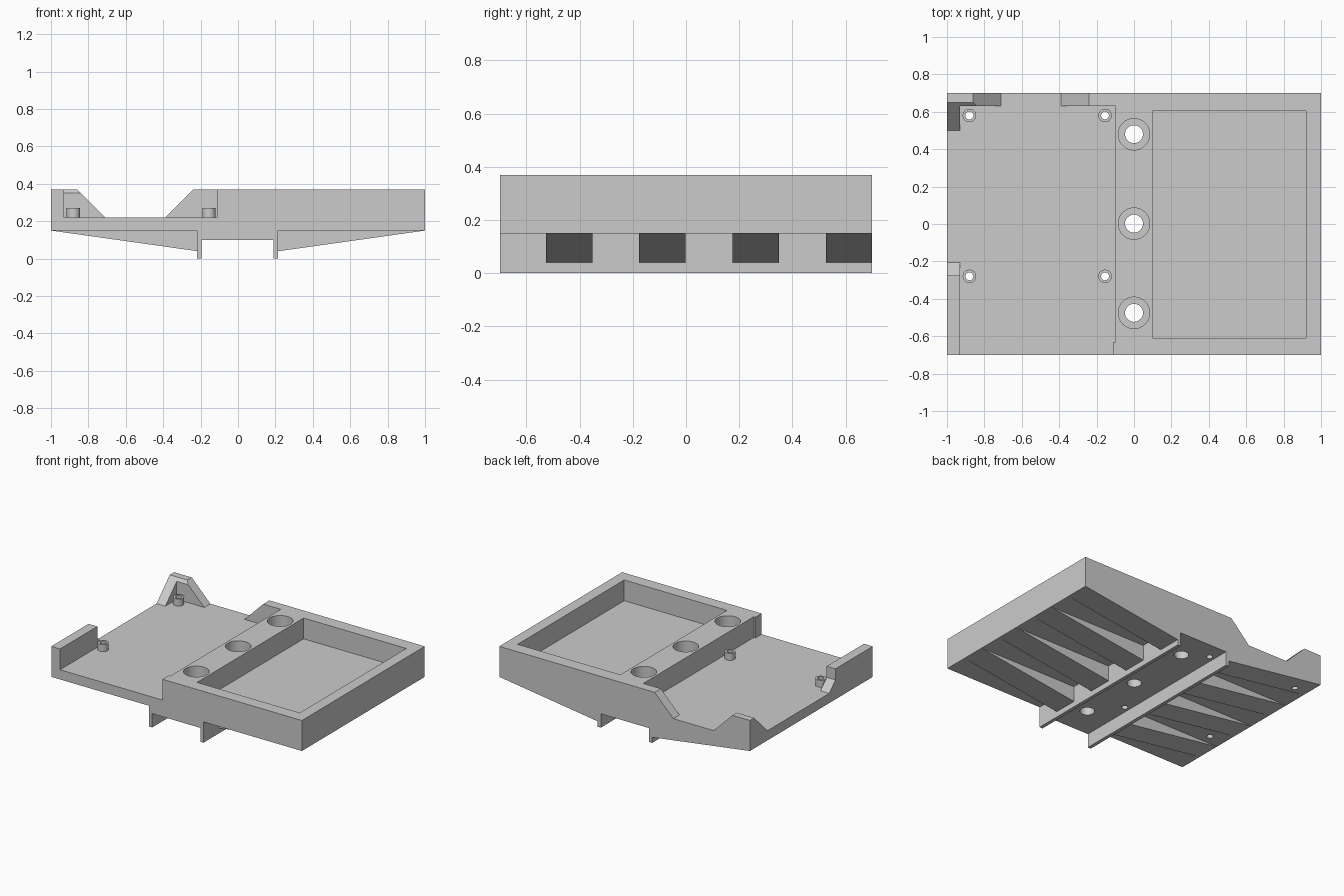
import bpy, bmesh, math
from mathutils import Matrix

cube = bpy.data.objects.get("Cube")
if cube:
    bpy.data.objects.remove(cube, do_unlink=True)

grey = bpy.data.materials.new("plain_grey")
grey.use_nodes = True
tone = (0.6, 0.6, 0.6, 1)
grey.diffuse_color = tone
grey.node_tree.nodes["Principled BSDF"].inputs["Base Color"].default_value = tone

HALF_Y, DECK, UNDER, TOP = 0.7, 0.22, 0.15, 0.37
WALL_Y, WALL_X = 0.63, -0.93      # inner faces of the rim walls


def add_object(name, bm):
    bmesh.ops.recalc_face_normals(bm, faces=bm.faces)
    mesh = bpy.data.meshes.new(name)
    bm.to_mesh(mesh)
    bm.free()
    mesh.materials.append(grey)
    obj = bpy.data.objects.new(name, mesh)
    bpy.context.collection.objects.link(obj)
    return obj


def prism(name, points, start, end, axis="y"):
    """Extrude an (x, z) profile along y, or a (y, z) profile along x."""
    bm = bmesh.new()
    place = (lambda a, b: (a, start, b)) if axis == "y" else (lambda a, b: (start, a, b))
    face = bm.faces.new([bm.verts.new(place(a, b)) for a, b in points])
    new = bmesh.ops.extrude_face_region(bm, geom=[face])["geom"]
    step = (0, end - start, 0) if axis == "y" else (end - start, 0, 0)
    bmesh.ops.translate(bm, vec=step, verts=[v for v in new if isinstance(v, bmesh.types.BMVert)])
    return add_object(name, bm)


def box(name, x0, x1, y0, y1, z0, z1):
    return prism(name, [(x0, z0), (x1, z0), (x1, z1), (x0, z1)], y0, y1)


def cylinder(name, x, y, radius, z0, z1, sides=48):
    bm = bmesh.new()
    bmesh.ops.create_cone(bm, cap_ends=True, segments=sides, radius1=radius, radius2=radius,
                          depth=z1 - z0, matrix=Matrix.Translation((x, y, (z0 + z1) / 2)))
    return add_object(name, bm)


def combine(target, tool, operation):
    """Apply a boolean, then remove the helper."""
    mod = target.modifiers.new("combine", "BOOLEAN")
    mod.operation, mod.solver, mod.object = operation, "EXACT", tool
    bpy.context.view_layer.objects.active = target
    bpy.ops.object.modifier_apply(modifier=mod.name)
    bpy.data.objects.remove(tool, do_unlink=True)


# Body: deck, raised block and the two rails below
body = prism("tray_body", [
    (-1, UNDER), (-0.22, UNDER), (-0.22, 0), (-0.195, 0), (-0.195, 0.1), (0.19, 0.1),
    (0.19, 0), (0.215, 0), (0.215, UNDER), (1, UNDER), (1, TOP),
    (-0.1, TOP), (-0.1, DECK), (-1, DECK)], -HALF_Y, HALF_Y)

# Tapered ribs on both sides of the rails
for side in (-1, 1):
    for i in range(4):
        y = -0.527 + i * 0.351
        profile = [(side * 1, UNDER), (side * 0.205, 0.038), (side * 0.205, 0.18), (side * 0.9, 0.18)]
        combine(body, prism("rib", profile, y, min(y + 0.175, HALF_Y)), "UNION")

# Corner post: back wall and side wall, each sloping down at the free end
post = prism("corner_post", [(-1, 0.2), (-0.69, 0.2), (-0.86, TOP), (-1, TOP)], WALL_Y, HALF_Y)
combine(post, box("side_wall", -1, WALL_X, 0.4, HALF_Y, 0.2, TOP), "UNION")
combine(post, prism("slope_cutter", [(0.65, TOP), (0.3, 0.02), (0.3, 0.6), (0.65, 0.6)],
                    -1.1, -0.5, "x"), "DIFFERENCE")
combine(body, post, "UNION")

# Back wall next to the block, front lip and front side wall
combine(body, prism("back_wall", [(-0.41, 0.2), (-0.05, 0.2), (-0.05, TOP), (-0.24, TOP)],
                    WALL_Y, HALF_Y), "UNION")
combine(body, box("front_lip", -0.113, -0.05, -HALF_Y, -WALL_Y, 0.2, TOP), "UNION")
combine(body, prism("front_side_wall", [
    (-HALF_Y, 0.2), (-0.185, 0.2), (-0.275, 0.29), (-0.275, TOP), (-HALF_Y, TOP)],
    -1, WALL_X, "x"), "UNION")

# Square pocket
combine(body, box("pocket", 0.1, 0.92, -0.61, 0.605, DECK, 0.5), "DIFFERENCE")

# Counterbored holes along the middle
for y in (-0.475, 0.002, 0.48):
    combine(body, cylinder("counterbore", 0, y, 0.084, DECK, 0.5), "DIFFERENCE")
    combine(body, cylinder("bolt_hole", 0, y, 0.048, 0.05, 0.5), "DIFFERENCE")

# Hollow standoffs on the deck
for x in (-0.88, -0.155):
    for y in (-0.28, 0.58):
        combine(body, cylinder("standoff", x, y, 0.036, 0.2, 0.27, 32), "UNION")
        combine(body, cylinder("screw_hole", x, y, 0.021, 0.05, 0.5, 32), "DIFFERENCE")

# Merge coplanar faces and smooth the round walls
bm = bmesh.new()
bm.from_mesh(body.data)
bmesh.ops.remove_doubles(bm, verts=bm.verts, dist=0.0002)
bmesh.ops.dissolve_limit(bm, angle_limit=math.radians(0.5), verts=bm.verts, edges=bm.edges)
bm.to_mesh(body.data)
bm.free()
bpy.ops.object.select_all(action="DESELECT")
body.select_set(True)
bpy.context.view_layer.objects.active = body
bpy.ops.object.shade_smooth_by_angle(angle=math.radians(30))
